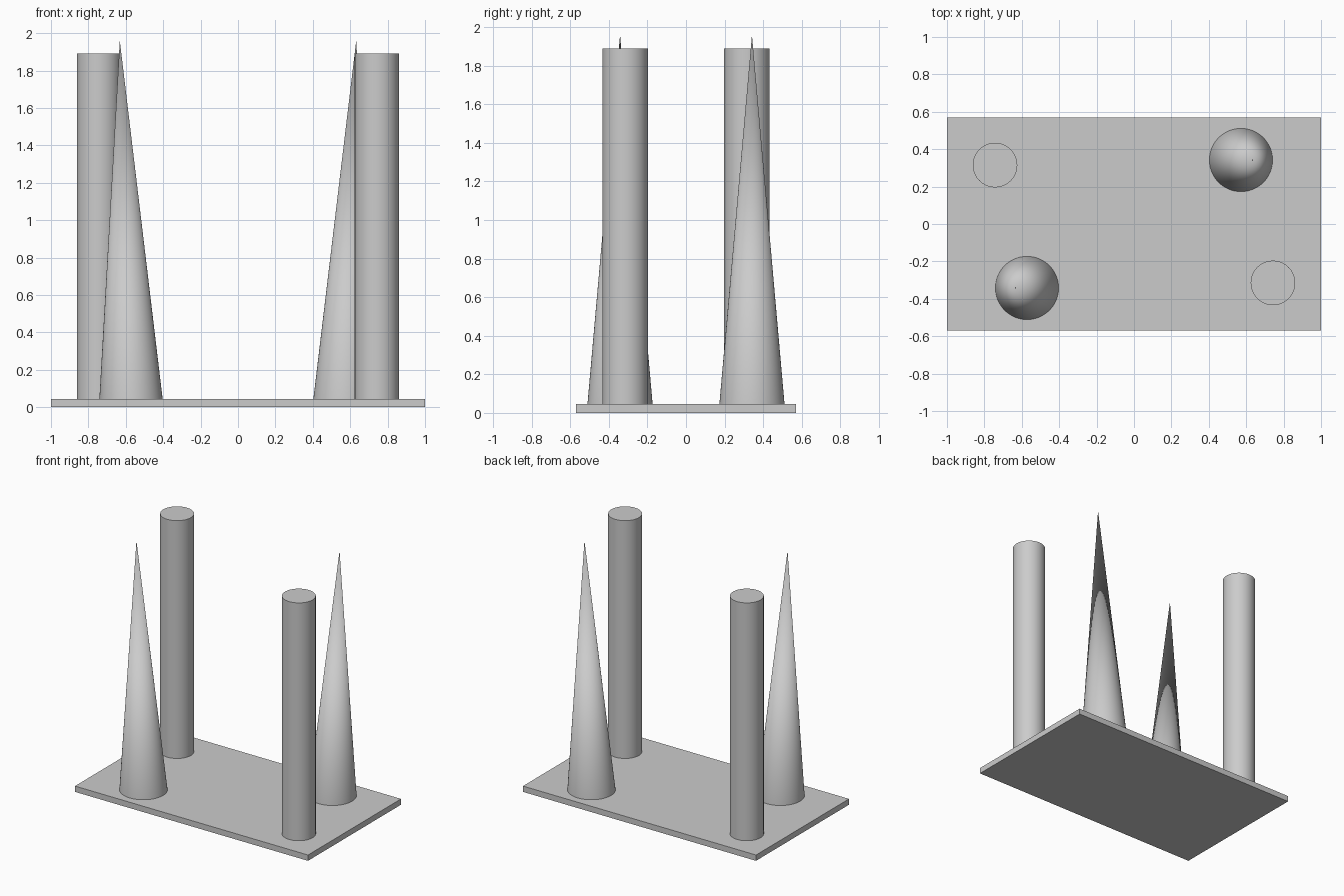
import bpy
import bmesh
import math
from mathutils import Matrix

cube = bpy.data.objects.get("Cube")
if cube:
    bpy.data.objects.remove(cube, do_unlink=True)

grey = bpy.data.materials.new("plain grey")
grey.use_nodes = True
grey.diffuse_color = (0.6, 0.6, 0.6, 1)
grey.node_tree.nodes["Principled BSDF"].inputs["Base Color"].default_value = grey.diffuse_color

BASE_TOP = 0.045
SIDES = 64


def finish(name, bm):
    mesh = bpy.data.meshes.new(name)
    bm.to_mesh(mesh)
    bm.free()
    mesh.materials.append(grey)
    obj = bpy.data.objects.new(name, mesh)
    bpy.context.collection.objects.link(obj)
    bpy.ops.object.select_all(action='DESELECT')
    obj.select_set(True)
    bpy.context.view_layer.objects.active = obj
    bpy.ops.object.shade_smooth_by_angle(angle=math.radians(30))
    return obj


def upright(name, x, y, radius, top_radius, top, lean=0.0):
    """Round post or cone on the base; lean slides its top along x."""
    height = top - BASE_TOP
    bm = bmesh.new()
    bmesh.ops.create_cone(bm, cap_ends=True, segments=SIDES, radius1=radius,
                          radius2=top_radius, depth=height)
    bmesh.ops.remove_doubles(bm, verts=bm.verts, dist=1e-5)
    for v in bm.verts:
        if v.co.z > 0:
            v.co.x += lean
    bmesh.ops.translate(bm, verts=bm.verts, vec=(x, y, BASE_TOP + height / 2))
    return finish(name, bm)


# Flat base plate
bm = bmesh.new()
bmesh.ops.create_cube(bm, size=1, matrix=Matrix.Translation((0, 0, BASE_TOP / 2))
                      @ Matrix.Diagonal((2, 1.14, BASE_TOP, 1)))
finish("base_plate", bm)

# Posts and leaning cones, repeated by a half turn about the centre
for side, s in (("left", 1), ("right", -1)):
    upright(side + "_post", 0.743 * s, -0.315 * s, 0.119, 0.119, 1.89)
    upright(side + "_cone", 0.572 * s, 0.342 * s, 0.169, 0, 1.96, lean=0.06 * s)
